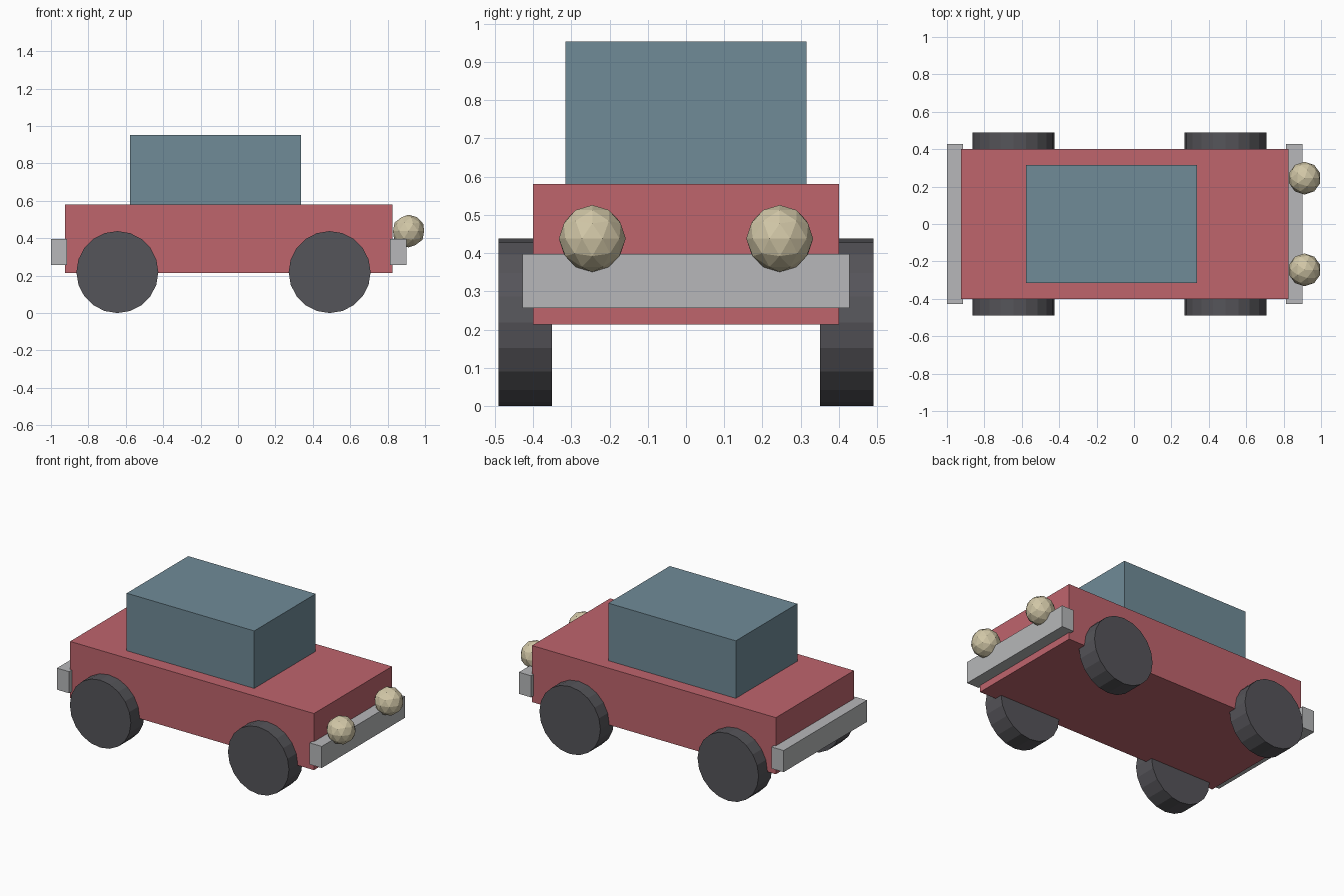
import bpy, math

if "Cube" in bpy.data.objects:
    bpy.data.objects.remove(bpy.data.objects["Cube"])


def material(name, rgb):
    m = bpy.data.materials.new(name)
    m.diffuse_color = (*rgb, 1)
    m.use_nodes = True
    m.node_tree.nodes["Principled BSDF"].inputs["Base Color"].default_value = m.diffuse_color
    return m


RED = material("body red", (0.52, 0.128, 0.152))
BLUE = material("cabin blue", (0.16, 0.258, 0.312))
GREY = material("bumper grey", (0.472, 0.477, 0.488))
DARK = material("tyre dark", (0.091, 0.089, 0.100))
CREAM = material("lamp cream", (0.64, 0.57, 0.385))


def finish(name, mat):
    ob = bpy.context.object
    ob.name = name
    ob.data.materials.append(mat)
    return ob


def box(name, mat, lo, hi):
    centre = [(a + b) / 2 for a, b in zip(lo, hi)]
    bpy.ops.mesh.primitive_cube_add(size=1, location=centre)
    ob = finish(name, mat)
    ob.scale = [b - a for a, b in zip(lo, hi)]
    bpy.ops.object.transform_apply(location=False, rotation=False, scale=True)


# Body and cabin
box("body", RED, (-0.925, -0.40, 0.213), (0.825, 0.40, 0.58))
box("cabin", BLUE, (-0.578, -0.315, 0.57), (0.337, 0.315, 0.953))

# Bumpers
box("front_bumper", GREY, (0.813, -0.427, 0.257), (0.90, 0.427, 0.397))
box("rear_bumper", GREY, (-1.0, -0.427, 0.257), (-0.913, 0.427, 0.397))

for side, label in ((-1, "right"), (1, "left")):
    # Wheels
    for x, end in ((0.49, "front"), (-0.645, "rear")):
        bpy.ops.mesh.primitive_cylinder_add(
            vertices=20, radius=0.219, depth=0.14,
            location=(x, side * 0.42, 0.219), rotation=(math.pi / 2, 0, 0))
        finish(f"{end}_{label}_wheel", DARK)
    # Faceted headlights
    bpy.ops.mesh.primitive_ico_sphere_add(
        subdivisions=2, radius=0.0875, location=(0.912, side * 0.245, 0.438))
    finish(f"{label}_headlight", CREAM)
